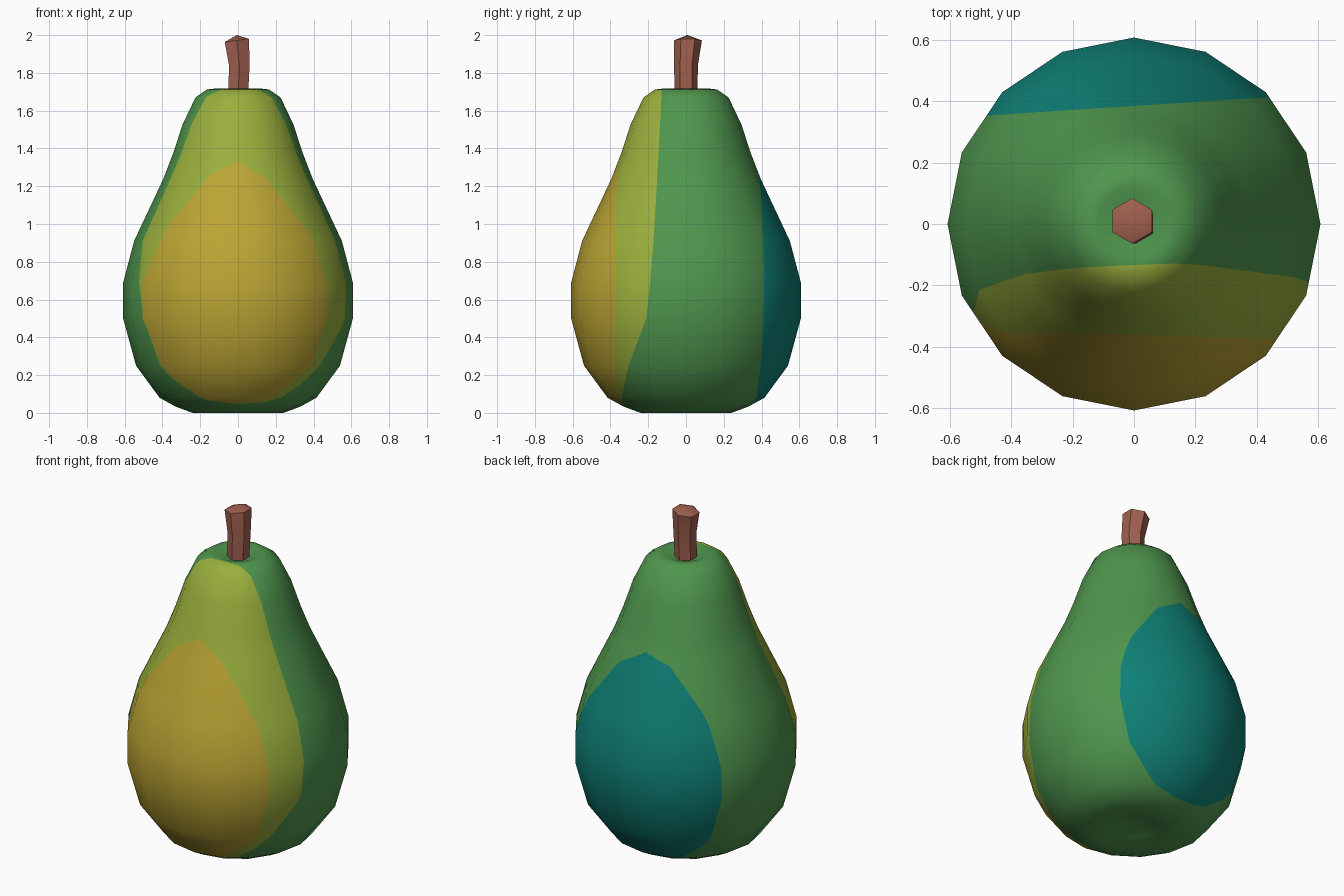
import bpy, bmesh, math
from mathutils import Vector

if "Cube" in bpy.data.objects:
    bpy.data.objects.remove(bpy.data.objects["Cube"])


def material(name, rgb):
    m = bpy.data.materials.new(name)
    m.diffuse_color = (*rgb, 1)
    m.use_nodes = True
    m.node_tree.nodes["Principled BSDF"].inputs["Base Color"].default_value = m.diffuse_color
    return m


GREEN = material("leaf green", (0.078, 0.305, 0.075))
LIME = material("lime", (0.325, 0.43, 0.046))
YELLOW = material("ripe yellow", (0.50, 0.375, 0.034))
TEAL = material("teal shade", (0.0045, 0.215, 0.18))
BROWN = material("stem brown", (0.35, 0.118, 0.078))


def lerp_table(table, t):
    """Piecewise linear lookup in a sorted list of (t, value)."""
    if t <= table[0][0]:
        return table[0][1]
    for (a, va), (b, vb) in zip(table, table[1:]):
        if t <= b:
            return va + (vb - va) * (t - a) / (b - a)
    return table[-1][1]


def skin(bm, rings, bottom, top):
    """Join vertex rings with quads and close both ends with fans."""
    n = len(rings[0])
    for i in range(n):
        j = (i + 1) % n
        for a, b in zip(rings, rings[1:]):
            bm.faces.new((a[i], a[j], b[j], b[i]))
        bm.faces.new((bottom, rings[0][j], rings[0][i]))
        bm.faces.new((top, rings[-1][i], rings[-1][j]))
    bm.normal_update()


def finish(bm, name, mats):
    me = bpy.data.meshes.new(name)
    bm.to_mesh(me)
    bm.free()
    for m in mats:
        me.materials.append(m)
    for p in me.polygons:
        p.use_smooth = True
    ob = bpy.data.objects.new(name, me)
    bpy.context.collection.objects.link(ob)
    return ob


# Colour regions: each field is positive inside its patch
RIGHT_EDGE = [(0.05, -0.345), (0.22, -0.315), (0.5, -0.21), (0.69, -0.19),
              (1.0, -0.165), (1.71, -0.128)]
LEFT_EDGE = [(0.05, -0.36), (0.25, -0.335), (0.5, -0.325), (0.69, -0.29),
             (0.91, -0.215), (1.2, -0.165), (1.71, -0.14)]


def lime_field(p):
    k = min(1, max(0, p.x / 0.3 + 0.5))
    limit = k * lerp_table(RIGHT_EDGE, p.z) + (1 - k) * lerp_table(LEFT_EDGE, p.z)
    return limit - p.y


def yellow_field(p):
    return lerp_table([(-0.52, -0.31), (-0.42, -0.355), (0, -0.36), (0.4, -0.375)], p.x) - p.y


def teal_field(p):
    return p.y - lerp_table([(0.05, 0.36), (0.4, 0.38), (0.7, 0.385)], p.z) - 0.065 * p.x


def cut(bm, field):
    """Cut the faces along the line where the field is zero."""
    new = []
    for e in list(bm.edges):
        a, b = e.verts
        pa, pb = a.co.copy(), b.co.copy()
        fa, fb = field(pa), field(pb)
        if fa * fb >= 0 or min(abs(fa), abs(fb)) < 1e-5:
            continue
        lo, hi = 0.0, 1.0
        for _ in range(25):
            mid = (lo + hi) / 2
            if (field(pa.lerp(pb, mid)) > 0) == (fa > 0):
                lo = mid
            else:
                hi = mid
        normal = normals[a].lerp(normals[b], lo)
        v = bmesh.utils.edge_split(e, a, lo)[1]
        v.co = pa.lerp(pb, lo)
        normals[v] = normal
        new.append(v)
    bmesh.ops.connect_verts(bm, verts=new)


# Pear body: 16-sided lathe with dimples at both ends
PROFILE = [(0.12, 0.035), (0.24, 0.0), (0.33, 0.033), (0.415, 0.08), (0.54, 0.25),
           (0.608, 0.5), (0.608, 0.69), (0.55, 0.91), (0.395, 1.24), (0.345, 1.37),
           (0.292, 1.53), (0.225, 1.67), (0.165, 1.712), (0.12, 1.717), (0.05, 1.69)]
bm = bmesh.new()
rings = [[bm.verts.new((r * math.cos(i * math.pi / 8), r * math.sin(i * math.pi / 8), z))
          for i in range(16)] for r, z in PROFILE]
skin(bm, rings, bm.verts.new((0, 0, 0.06)), bm.verts.new((0, 0, 1.69)))
normals = {v: v.normal.copy() for v in bm.verts}
for field in (lime_field, yellow_field, teal_field):
    cut(bm, field)
for f in bm.faces:
    c = f.calc_center_median()
    f.material_index = (3 if teal_field(c) > 0 else 2 if yellow_field(c) > 0
                        else 1 if lime_field(c) > 0 else 0)
bm.verts.index_update()
bm.verts.ensure_lookup_table()
smooth = [normals[v].normalized() for v in bm.verts]
body = finish(bm, "pear_body", [GREEN, LIME, YELLOW, TEAL])
body.data.normals_split_custom_set_from_vertices(smooth)

# Stem: bent hexagonal stalk with a slanted, domed end
STEM = [(0, 0, 1.66, 0.06, 0), (0.007, 0, 1.84, 0.063, 0), (-0.006, 0.01, 1.972, 0.074, 0.13)]
bm = bmesh.new()
rings = []
for cx, cy, z, r, slant in STEM:
    ring = []
    for i in range(6):
        a = math.radians(90 + 60 * i)
        dx, dy = r * math.cos(a), r * math.sin(a)
        ring.append(bm.verts.new((cx + dx, cy + dy, z + slant * dx)))
    rings.append(ring)
skin(bm, rings, bm.verts.new((0, 0, 1.66)), bm.verts.new((-0.006, 0.008, 2.0)))
stem = finish(bm, "stem", [BROWN])
stem.data.set_sharp_from_angle(angle=math.radians(40))
